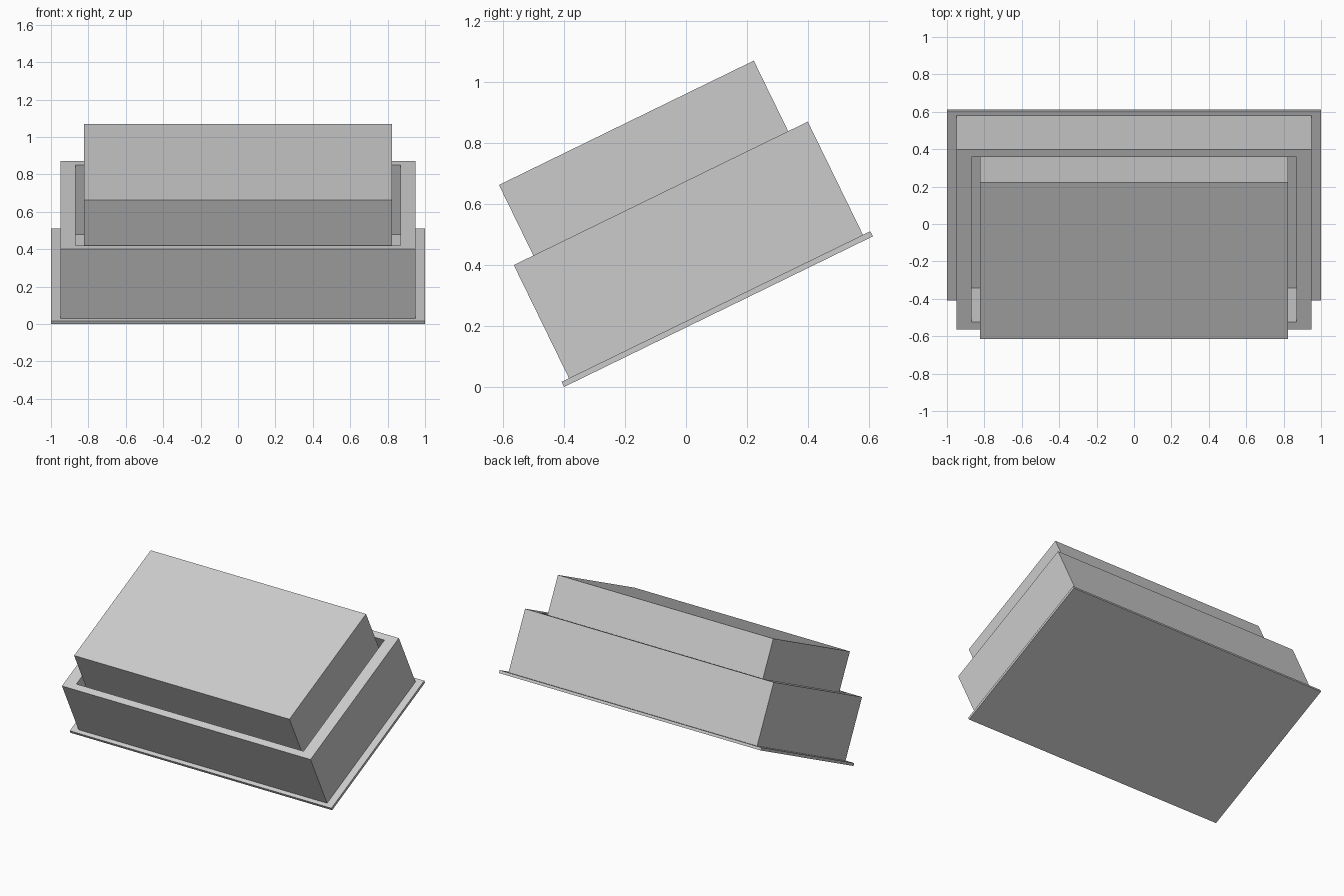
import bpy
import bmesh
from math import radians
from mathutils import Matrix

if "Cube" in bpy.data.objects:
    bpy.data.objects.remove(bpy.data.objects["Cube"])

TILT = Matrix.Rotation(radians(26), 4, 'X')
CENTRE = 0.204      # shared centre of all parts along the slope


def rect(bm, hx, hv, w):
    return [bm.verts.new((sx * hx, CENTRE + sv * hv, w))
            for sx, sv in ((-1, -1), (1, -1), (1, 1), (-1, 1))]


def bridge(bm, a, b):
    for i in range(4):
        j = (i + 1) % 4
        bm.faces.new((a[i], a[j], b[j], b[i]))


def finish(bm, name):
    bmesh.ops.recalc_face_normals(bm, faces=bm.faces[:])
    bm.transform(TILT)
    mesh = bpy.data.meshes.new(name)
    bm.to_mesh(mesh)
    bm.free()
    obj = bpy.data.objects.new(name, mesh)
    bpy.context.collection.objects.link(obj)


def box(name, hx, hv, w0, w1):
    bm = bmesh.new()
    low, high = rect(bm, hx, hv, w0), rect(bm, hx, hv, w1)
    bm.faces.new(low)
    bm.faces.new(high)
    bridge(bm, low, high)
    finish(bm, name)


def frame(name, outer, inner, w0, w1):
    bm = bmesh.new()
    loops = [rect(bm, *outer, w0), rect(bm, *outer, w1),
             rect(bm, *inner, w1), rect(bm, *inner, w0)]
    for i in range(4):
        bridge(bm, loops[i], loops[(i + 1) % 4])
    finish(bm, name)


# Thin plate closing the underside
box("base_plate", 1.0, 0.5635, 0.1753, 0.194)

# Open walled frame around the block
frame("outer_frame", (0.95, 0.5365), (0.868, 0.491), 0.194, 0.607)

# Block standing inside the frame with a gap all round
box("inner_block", 0.823, 0.465, 0.194, 0.8645)
